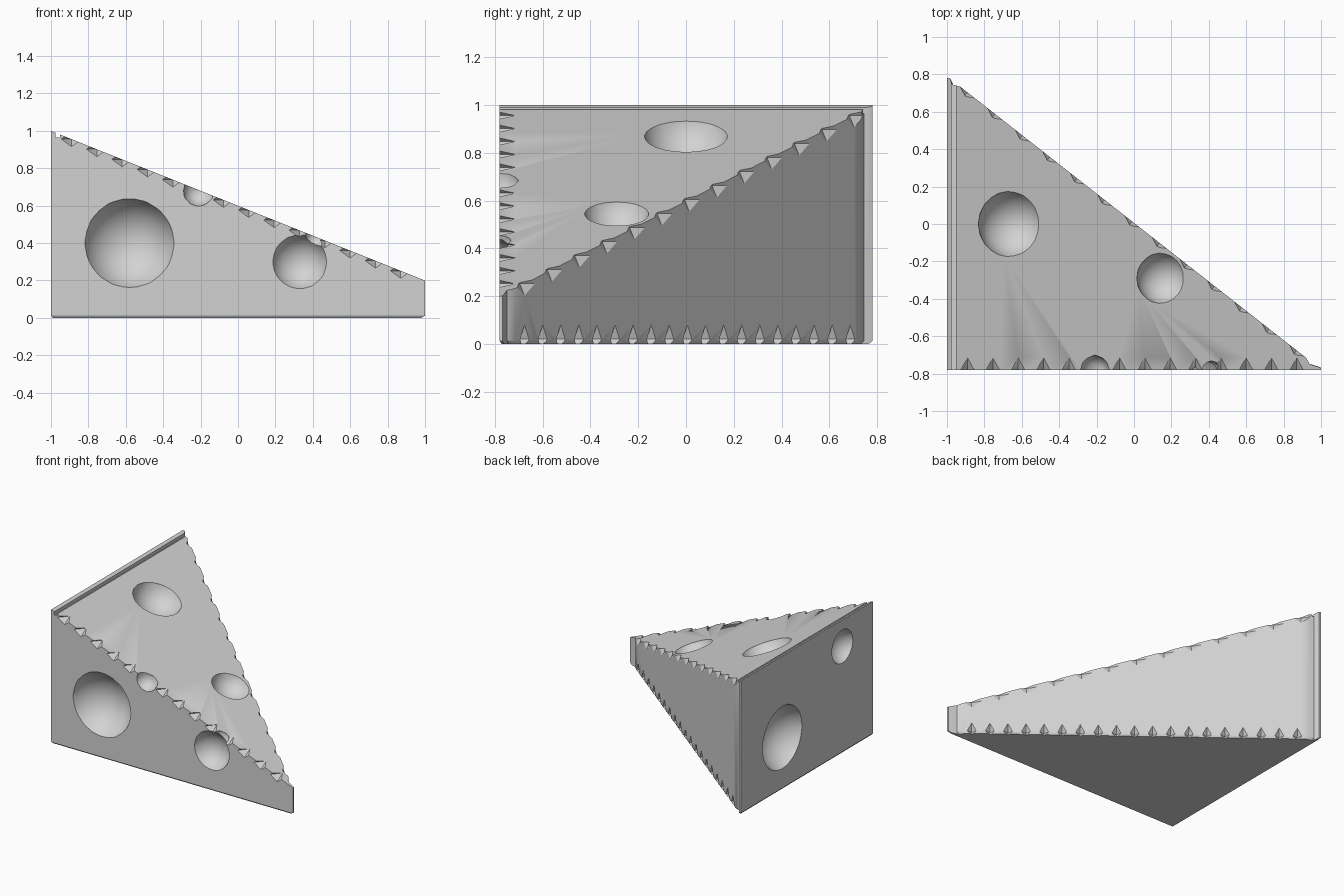
import bpy, bmesh, math
from mathutils import Matrix, Vector

old = bpy.data.objects.get("Cube")
if old:
    bpy.data.objects.remove(old, do_unlink=True)

grey = bpy.data.materials.new("plain grey")
grey.use_nodes = True
colour = (0.65, 0.65, 0.65, 1)
grey.diffuse_color = colour
grey.node_tree.nodes["Principled BSDF"].inputs["Base Color"].default_value = colour


def slope(x):
    return 0.6 - 0.4 * x


def make_object(name, bm):
    mesh = bpy.data.meshes.new(name)
    bmesh.ops.recalc_face_normals(bm, faces=bm.faces)
    bm.to_mesh(mesh)
    bm.free()
    mesh.materials.append(grey)
    obj = bpy.data.objects.new(name, mesh)
    bpy.context.collection.objects.link(obj)
    return obj


def placed(centre, size, turn=0):
    return (Matrix.Translation(centre) @ Matrix.Rotation(turn, 4, "Z")
            @ Matrix.Diagonal((*size, 1)))


def cut(target, bm):
    # subtract a temporary cutter and discard it
    cutter = make_object("cutter", bm)
    cutter.hide_render = True
    mod = target.modifiers.new("cut", "BOOLEAN")
    mod.operation = "DIFFERENCE"
    mod.solver = "EXACT"
    mod.use_self = True
    mod.object = cutter
    bpy.context.view_layer.objects.active = target
    bpy.ops.object.modifier_apply(modifier=mod.name)
    bpy.data.objects.remove(cutter, do_unlink=True)


# wedge body: triangular footprint with a thin back lip and a narrow tip
footprint = [(-1, -0.78), (1, -0.78), (1, -0.768), (0.94, -0.75), (0.92, -0.715),
             (-0.93, 0.735), (-0.97, 0.745), (-0.985, 0.78), (-1, 0.78)]
bm = bmesh.new()
middle = Vector((-0.33, -0.26))
rings = []
for level in range(3):
    ring = []
    for p in footprint:
        q = Vector(p)
        if level == 0:
            q = middle + (q - middle) * 0.985
        z = (0, 0.012, slope(q.x))[level]
        ring.append(bm.verts.new((q.x, q.y, z)))
    rings.append(ring)
count = len(footprint)
for low, high in zip(rings, rings[1:]):
    for i in range(count):
        j = (i + 1) % count
        bm.faces.new((low[i], low[j], high[j], high[i]))
bm.faces.new(rings[0][::-1])
bm.faces.new(rings[2])
wedge = make_object("cheese_wedge", bm)

# groove just inside the back lip
bm = bmesh.new()
bmesh.ops.create_cube(bm, size=1, matrix=placed((-0.963, 0, 1.065), (0.024, 2, 0.2)))
cut(wedge, bm)

# round holes: centre on the surface, outward direction, visible radius
up = Vector((0.37, 0, 0.93))
front = Vector((0, -1, 0))
back = Vector((-1, 0, 0))
holes = [((-0.58, -0.78, 0.4), front, 0.24), ((0.33, -0.78, 0.3), front, 0.145),
         ((-0.67, 0, slope(-0.67)), up, 0.175), ((0.14, -0.29, slope(0.14)), up, 0.135),
         ((-1, 0.29, 0.39), back, 0.235), ((-1, -0.42, 0.8), back, 0.125)]
bm = bmesh.new()
for centre, out, radius in holes:
    ball = radius * 1.06
    offset = math.sqrt(ball ** 2 - radius ** 2)
    bmesh.ops.create_icosphere(bm, subdivisions=3, radius=ball,
                               matrix=Matrix.Translation(Vector(centre) + out * offset))
cut(wedge, bm)


# nicks along the edges
def nicks(start, end, number, size, turn=0):
    bm = bmesh.new()
    a, b = Vector(start), Vector(end)
    for i in range(number):
        spot = a.lerp(b, i / (number - 1))
        bmesh.ops.create_uvsphere(bm, u_segments=4, v_segments=2, radius=1,
                                  matrix=placed(spot, size, turn))
    cut(wedge, bm)


hyp = math.atan2(-1.45, 1.85)
nicks((-0.89, -0.78, slope(-0.89)), (0.87, -0.78, slope(0.87)), 14,
      (0.055, 0.065, 0.04))
nicks((-0.89, 0.704, slope(-0.89)), (0.87, -0.676, slope(0.87)), 13,
      (0.07, 0.025, 0.05), hyp)
nicks((-0.87, 0.688, 0.02), (0.87, -0.676, 0.02), 19, (0.03, 0.03, 0.06), hyp)

# two larger chips on the front upper edge
bm = bmesh.new()
for x, z, radius in ((-0.21, 0.68, 0.085), (0.41, 0.425, 0.055)):
    bmesh.ops.create_icosphere(bm, subdivisions=2, radius=radius,
                               matrix=Matrix.Translation((x, -0.785, z)))
cut(wedge, bm)

# smooth hole interiors, crisp edges
bpy.ops.object.select_all(action="DESELECT")
wedge.select_set(True)
bpy.context.view_layer.objects.active = wedge
bpy.ops.object.shade_smooth_by_angle(angle=math.radians(30))
